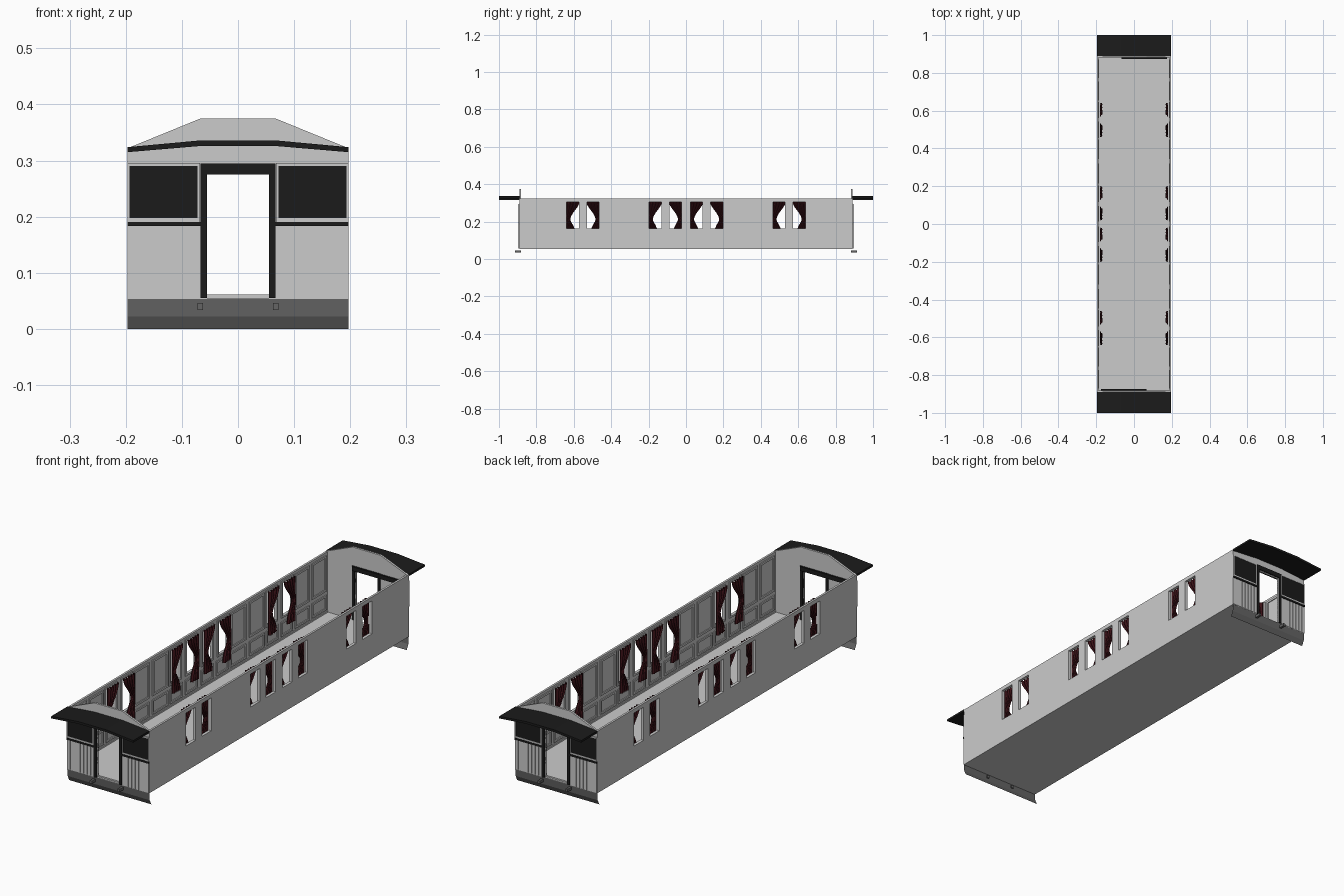
import bpy, bmesh, math

if "Cube" in bpy.data.objects:
    bpy.data.objects.remove(bpy.data.objects["Cube"])

HW, EY, Z0, Z1 = 0.197, 0.89, 0.055, 0.322   # half width, end wall, floor, eaves
T = 0.009                                    # wall thickness


def material(name, c):
    m = bpy.data.materials.new(name)
    m.diffuse_color = (*c, 1)
    m.use_nodes = True
    m.node_tree.nodes["Principled BSDF"].inputs["Base Color"].default_value = m.diffuse_color
    return m


BLACK = material("black_paint", (0.011, 0.011, 0.011))
IRON = material("iron_grey", (0.13, 0.13, 0.13))
RED = material("dark_red_cloth", (0.045, 0.006, 0.009))


def finish(name, bm, mat=None):
    bmesh.ops.recalc_face_normals(bm, faces=bm.faces)
    me = bpy.data.meshes.new(name)
    bm.to_mesh(me)
    bm.free()
    ob = bpy.data.objects.new(name, me)
    bpy.context.collection.objects.link(ob)
    if mat:
        me.materials.append(mat)
    return ob


def add_box(bm, x0, x1, y0, y1, z0, z1):
    vs = bmesh.ops.create_cube(bm, size=1)["verts"]
    for v in vs:
        v.co = ((x0 + x1) / 2 + v.co.x * (x1 - x0),
                (y0 + y1) / 2 + v.co.y * (y1 - y0),
                (z0 + z1) / 2 + v.co.z * (z1 - z0))


def boxes(name, items, mat=None):
    bm = bmesh.new()
    for b in items:
        add_box(bm, *b)
    return finish(name, bm, mat)


def prism(name, profile, y0, y1, mat=None):
    """Extrude an x-z outline along y."""
    bm = bmesh.new()
    f = bm.faces.new([bm.verts.new((x, y0, z)) for x, z in profile])
    ext = bmesh.ops.extrude_face_region(bm, geom=[f])["geom"]
    for v in ext:
        if isinstance(v, bmesh.types.BMVert):
            v.co.y = y1
    return finish(name, bm, mat)


def ring(x0, x1, y0, y1, z0, z1, w):
    """Four strips making a rectangular frame on a side wall."""
    return [(x0, x1, y0, y1, z0, z0 + w), (x0, x1, y0, y1, z1 - w, z1),
            (x0, x1, y0, y0 + w, z0 + w, z1 - w), (x0, x1, y1 - w, y1, z0 + w, z1 - w)]


def span(s, a, b):
    return (min(s * a, s * b), max(s * a, s * b))


# Floor
boxes("floor", [(-HW + T, HW - T, -EY + T, EY - T, Z0, Z0 + 0.006)])

# Window positions along y, and which way each curtain is tied
wins = []
for c in (-0.551, -0.11, 0.11, 0.551):
    wins += [(c - 0.087, c - 0.022, 1), (c + 0.022, c + 0.087, -1)]
WZ0, WZ1 = 0.162, 0.305


def curtain(name, s, y0, y1, tie):
    bm = bmesh.new()
    nu, nv, w = 24, 14, y1 - y0 + 0.01
    rows = []
    for j in range(nv + 1):
        v = j / nv
        z = 0.312 - v * 0.19
        # full at the top, tied at the waist, flared below
        k = 1 - 0.68 * math.sin(math.pi / 2 * v / 0.55) ** 2 if v < 0.55 else \
            0.32 + 0.42 * math.sin(math.pi / 2 * (v - 0.55) / 0.45)
        row = []
        for i in range(nu + 1):
            u = i / nu
            x = s * (0.174 + 0.007 * math.sin(u * math.pi * 9) * (0.5 + 0.5 * k))
            y = (y0 - 0.005 + u * w * k) if tie > 0 else (y1 + 0.005 - u * w * k)
            row.append(bm.verts.new((x, y, z)))
        rows.append(row)
    for a, b in zip(rows, rows[1:]):
        for i in range(nu):
            bm.faces.new((a[i], a[i + 1], b[i + 1], b[i]))
    for f in bm.faces:
        f.smooth = True
    finish(name, bm, RED)


for s, side in ((-1, "left"), (1, "right")):
    # Side wall with window openings
    xo = span(s, HW - T, HW)
    wall = [(*xo, -EY, EY, Z0, WZ0), (*xo, -EY, EY, WZ1, Z1)]
    edges = [-EY] + [e for w in wins for e in w[:2]] + [EY]
    wall += [(*xo, edges[i], edges[i + 1], WZ0, WZ1) for i in range(0, len(edges), 2)]
    boxes(side + "_wall", wall)

    # Interior window trim, wall panelling and rails
    xi = span(s, HW - T - 0.004, HW - T)
    trim, panels = [], []
    for y0, y1, tie in wins:
        trim += ring(*xi, y0 - 0.008, y1 + 0.008, WZ0 - 0.008, WZ1 + 0.008, 0.008)
    boxes(side + "_window_trim", trim)
    for m in (-1, 1):
        for a, b in ((0.215, 0.32), (0.343, 0.448), (0.655, 0.755), (0.772, 0.872)):
            panels += ring(*xi, *span(m, a, b), 0.155, 0.31, 0.009)
        for a, b in ((0.012, 0.096), (0.116, 0.2), (0.215, 0.32), (0.343, 0.448),
                     (0.462, 0.542), (0.56, 0.64), (0.655, 0.755), (0.772, 0.872)):
            panels += ring(*xi, *span(m, a, b), 0.075, 0.138, 0.008)
    panels.append((*xi, -EY + T, EY - T, 0.061, 0.068))
    boxes(side + "_panelling", panels)

    for n, (y0, y1, tie) in enumerate(wins):
        curtain(f"{side}_curtain_{n + 1}", s, y0, y1, tie)

end_outline = [(-HW, Z0), (-0.055, Z0), (-0.055, 0.275), (0.055, 0.275), (0.055, Z0),
               (HW, Z0), (HW, 0.322), (0.067, 0.375), (-0.067, 0.375), (-HW, 0.322)]
canopy_outline = [(-HW, 0.315), (-0.067, 0.326), (0.067, 0.326), (HW, 0.315),
                  (HW, 0.324), (0.067, 0.336), (-0.067, 0.336), (-HW, 0.324)]

for d, end in ((-1, "front"), (1, "back")):
    # Gabled end wall and platform canopy
    prism(end + "_end_wall", end_outline, d * (EY - T), d * EY)
    prism(end + "_canopy", canopy_outline, d * EY, d * 1.0, BLACK)

    # Door frame, seen inside and out
    yf = span(d, EY - T - 0.003, EY + 0.005)
    boxes(end + "_door_frame", [(-0.067, -0.055, *yf, Z0, 0.275), (0.055, 0.067, *yf, Z0, 0.275),
                                (-0.067, 0.067, *yf, 0.275, 0.295)], BLACK)
    # Sliding door rail on the inside
    boxes(end + "_door_rail", [(*span(d, -0.065, 0.175), *span(d, EY - T - 0.008, EY - T),
                                0.276, 0.294)], BLACK)

    # Dark upper panels, ledges and plank battens either side of the door
    dark, ledge, light = [], [], []
    yp, yl, yb = span(d, EY, EY + 0.002), span(d, EY, EY + 0.006), span(d, EY, EY + 0.0035)
    for s in (-1, 1):
        dark.append((*span(s, 0.072, 0.193), *yp, 0.198, 0.29))
        ledge.append((*span(s, 0.067, HW), *yl, 0.183, 0.191))
        light += [(*span(s, 0.068, HW), *yb, 0.191, 0.198), (*span(s, 0.068, HW), *yb, 0.29, 0.296),
                  (*span(s, 0.068, 0.072), *yb, 0.198, 0.29), (*span(s, 0.193, HW), *yb, 0.198, 0.29)]
        for i in range(8):
            x = 0.0675 + i * 0.0164
            light.append((*span(s, x, x + 0.0135), *yp, Z0, 0.183))
    boxes(end + "_dark_panels", dark, BLACK)
    boxes(end + "_ledges", ledge, BLACK)
    boxes(end + "_planks_and_frames", light)

    # Apron sheet below the floor, with two small steps fixings
    bm = bmesh.new()
    rows = [[bm.verts.new((x, d * y, z)) for x in (-HW, HW)]
            for y, z in ((EY, Z0), (EY - 0.003, 0.022), (EY - 0.014, 0.0))]
    for a, b in zip(rows, rows[1:]):
        bm.faces.new((a[0], a[1], b[1], b[0]))
    finish(end + "_apron", bm, IRON)
    boxes(end + "_apron_brackets", [(x - 0.005, x + 0.005, *span(d, EY - 0.008, 0.914), 0.034, 0.046)
                                    for x in (-0.067, 0.067)], IRON)

# Main floor underside sheet reaching the walls
boxes("underfloor", [(-HW, HW, -EY, EY, Z0 - 0.002, Z0)])
